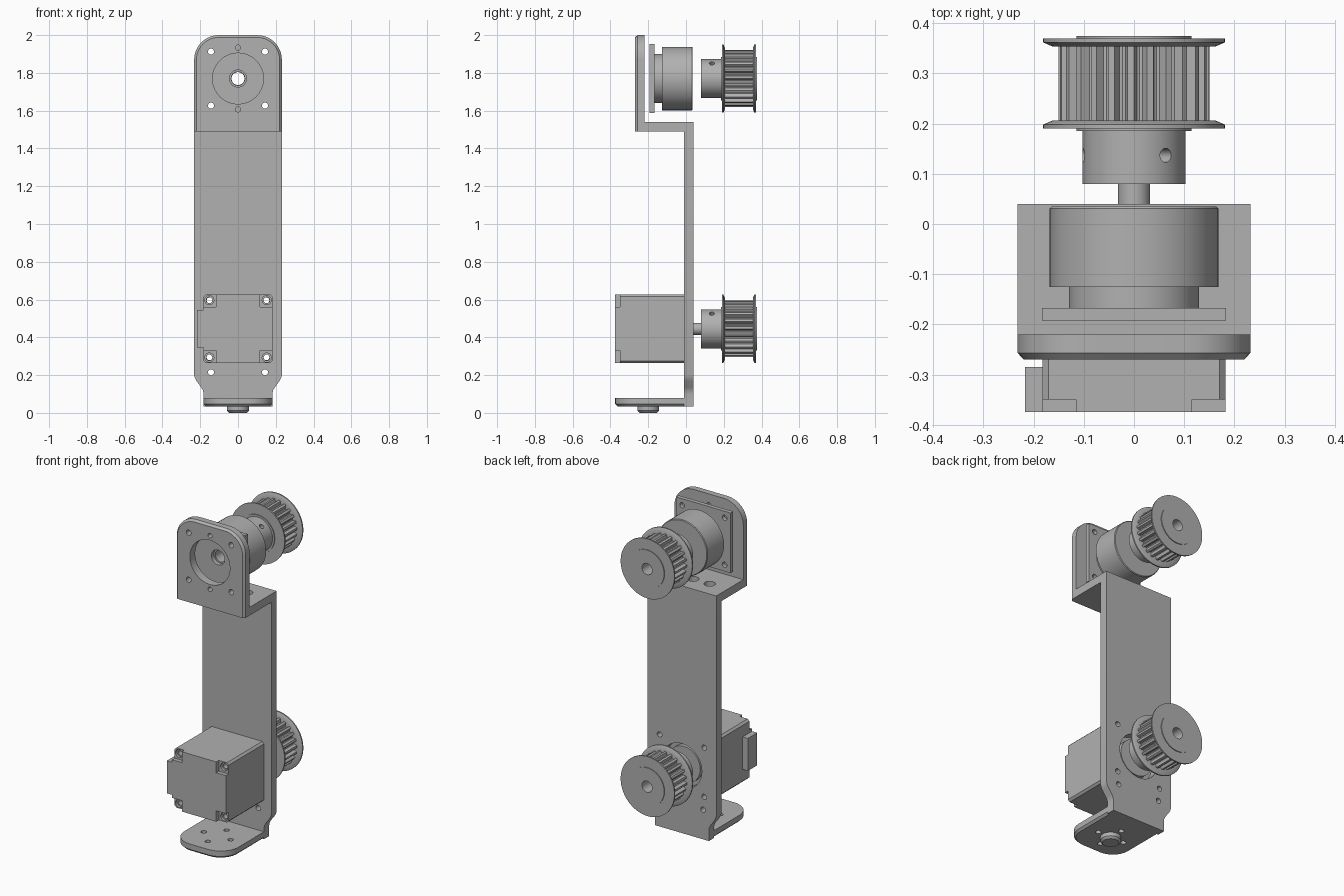
import bpy, bmesh
from math import sin, cos, pi, radians
from mathutils import Vector

cube = bpy.data.objects.get("Cube")
if cube:
    bpy.data.objects.remove(cube, do_unlink=True)

grey = bpy.data.materials.new("metal grey")
grey.use_nodes = True
COLOUR = (0.44, 0.44, 0.44, 1)
grey.diffuse_color = COLOUR
grey.node_tree.nodes["Principled BSDF"].inputs["Base Color"].default_value = COLOUR

PARTS = []
TOP_Z, LOW_Z = 1.77, 0.445      # axis heights of the two pulleys
SIGNS = [(sx, sz) for sx in (-1, 1) for sz in (-1, 1)]


def add(name, bm):
    bmesh.ops.recalc_face_normals(bm, faces=bm.faces[:])
    mesh = bpy.data.meshes.new(name)
    bm.to_mesh(mesh)
    bm.free()
    obj = bpy.data.objects.new(name, mesh)
    bpy.context.scene.collection.objects.link(obj)
    PARTS.append(obj)
    return obj


def loft(name, sections, ring=False):
    """Skin equal-length loops; cap the ends, or close into a ring."""
    bm = bmesh.new()
    loops = [[bm.verts.new(p) for p in s] for s in sections]
    pairs = list(zip(loops, loops[1:]))
    if ring:
        pairs.append((loops[-1], loops[0]))
    else:
        bm.faces.new(loops[0])
        bm.faces.new(loops[-1])
    n = len(loops[0])
    for a, b in pairs:
        for i in range(n):
            j = (i + 1) % n
            bm.faces.new((a[i], a[j], b[j], b[i]))
    return add(name, bm)


def box(name, x, y, z):
    return loft(name, [[(x[0], v, z[0]), (x[1], v, z[0]),
                        (x[1], v, z[1]), (x[0], v, z[1])] for v in y])


def circle_y(y, r, cz, n=64):
    """Loop round the y axis; r is a radius or a repeating list of radii."""
    rs = r if isinstance(r, list) else [r]
    return [(rs[i % len(rs)] * cos(2 * pi * i / n), y,
             cz + rs[i % len(rs)] * sin(2 * pi * i / n)) for i in range(n)]


def tab(hw, start, end, r):
    """Outline of a strip with its two far corners rounded."""
    arc = [(hw - r + r * cos(t * pi / 20), end - r + r * sin(t * pi / 20))
           for t in range(11)]
    return [(hw, start)] + arc + [(-u, v) for u, v in reversed(arc)] + [(-hw, start)]


def rod_into(bm, a, b, r):
    a, b = Vector(a), Vector(b)
    d = b - a
    m = d.to_track_quat("Z", "Y").to_matrix().to_4x4()
    m.translation = (a + b) / 2
    bmesh.ops.create_cone(bm, cap_ends=True, segments=32, radius1=r, radius2=r,
                          depth=d.length, matrix=m)


def carve(obj, cutter):
    mod = obj.modifiers.new("cut", "BOOLEAN")
    mod.operation, mod.solver, mod.object = "DIFFERENCE", "EXACT", cutter
    cutter.hide_render = True
    bpy.context.view_layer.update()
    deps = bpy.context.evaluated_depsgraph_get()
    mesh = bpy.data.meshes.new_from_object(obj.evaluated_get(deps))
    obj.modifiers.clear()
    obj.data = mesh
    PARTS.remove(cutter)
    bpy.data.objects.remove(cutter, do_unlink=True)


def drill(obj, rods):
    bm = bmesh.new()
    for a, b, r in rods:
        rod_into(bm, a, b, r)
    carve(obj, add("drill", bm))


def along_y(x, z, r, y0=-0.6, y1=0.6):
    return ((x, y0, z), (x, y1, z), r)


# Upper bracket plate: rounded top, chamfered front rim
outlines = [(-0.22, 0), (-0.257, 0), (-0.27, 0.012)]
upper = loft("upper_plate", [[(u, y, v) for u, v in tab(0.232 - c, 1.49, 2 - c, 0.13 - c)]
                             for y, c in outlines])
mount_holes = [along_y(sx * 0.143, TOP_Z + sz * 0.143, 0.016) for sx, sz in SIGNS]
drill(upper, mount_holes + [along_y(0, TOP_Z, 0.135)]
      + [along_y(0, TOP_Z + s * 0.163, 0.014) for s in (-1, 1)])

# Shelf joining the upper plate to the long strip
shelf = box("shelf", (-0.232, 0.232), (-0.22, 0.04), (1.49, 1.54))
drill(shelf, [((x, -0.07, 1), (x, -0.07, 2), 0.032) for x in (-0.11, 0, 0.11)])

# Long strip with a narrowed neck at the bottom
side = [(0.232, 1.49), (0.232, 0.2), (0.228, 0.185), (0.219, 0.168),
        (0.194, 0.134), (0.185, 0.118), (0.182, 0.1), (0.182, 0.035)]
profile = side + [(-x, z) for x, z in reversed(side)]
strip = loft("long_strip", [[(x, y, z) for x, z in profile] for y in (-0.01, 0.04)])
drill(strip, [along_y(sx * 0.15, LOW_Z + sz * 0.15, 0.016) for sx, sz in SIGNS]
      + [along_y(s * 0.143, 0.215, 0.016) for s in (-1, 1)]
      + [along_y(0, LOW_Z, 0.135)])

# Foot plate: rounded front, chamfered underside
levels = [(0.08, 0), (0.047, 0), (0.035, 0.012)]
foot = loft("foot_plate", [[(u, -v, z) for u, v in tab(0.182 - c, 0.01, 0.375 - c, 0.12 - c)]
                           for z, c in levels])
drill(foot, [((0.09 * dx, -0.2 + 0.09 * dy, -1), (0.09 * dx, -0.2 + 0.09 * dy, 1), 0.016)
             for dx, dy in ((1, 0), (-1, 0), (0, 1), (0, -1))])

# Pin under the foot
loft("foot_pin", [[(x, z - 0.2, h) for x, _, z in circle_y(0, r, 0)]
                  for h, r in ((0, 0.046), (0.012, 0.058), (0.036, 0.058))])

# Bearing unit behind the upper plate
flange = box("bearing_flange", (-0.183, 0.183), (-0.192, -0.167),
             (TOP_Z - 0.183, TOP_Z + 0.183))
drill(flange, mount_holes + [along_y(0, TOP_Z, 0.045)])
body = ((-0.167, 0.036), (-0.167, 0.13), (-0.126, 0.13), (-0.126, 0.168),
        (0.031, 0.168), (0.035, 0.164), (0.035, 0.036))
loft("bearing_body", [circle_y(y, r, TOP_Z) for y, r in body], ring=True)

# Motor: bevelled block with notched rear corners and screw holes
h, c = 0.182, 0.012
quarter = [(h, -h + c), (h, h - c), (h - c, h), (c - h, h),
           (-h, h - c), (-h, c - h), (c - h, -h), (h - c, -h)]
motor = loft("motor_body", [[(x, y, LOW_Z + z) for x, z in quarter]
                            for y in (-0.375, -0.01)])
for sx, sz in SIGNS:
    xs = sorted((sx * 0.116, sx * 0.3))
    zs = sorted((LOW_Z + sz * 0.116, LOW_Z + sz * 0.3))
    carve(motor, box("notch", xs, (-0.5, -0.35), zs))
drill(motor, [along_y(sx * 0.152, LOW_Z + sz * 0.152, 0.024, -0.4, -0.335)
              for sx, sz in SIGNS])
drill(motor, [along_y(sx * 0.152, LOW_Z + sz * 0.152, 0.016) for sx, sz in SIGNS])
box("motor_connector", (-0.217, -0.182), (-0.375, -0.285), (0.347, 0.545))
loft("motor_boss", [circle_y(y, 0.11, LOW_Z) for y in (-0.01, 0.02)])
loft("motor_shaft", [circle_y(y, 0.032, LOW_Z) for y in (0.02, 0.3)])

# Two toothed pulleys, each one turned ring with set screw holes
teeth = [0.15, 0.15, 0.15, 0.132, 0.13, 0.132]
turned = [(0.08, 0.034), (0.08, 0.103), (0.185, 0.103), (0.185, 0.115),
          (0.19, 0.115), (0.19, 0.181), (0.198, 0.181), (0.206, 0.163),
          (0.206, teeth), (0.354, teeth), (0.354, 0.163), (0.362, 0.181),
          (0.37, 0.181), (0.37, 0.115), (0.375, 0.115), (0.375, 0.034)]
for name, cz in (("upper_pulley", TOP_Z), ("lower_pulley", LOW_Z)):
    pulley = loft(name, [circle_y(y, r, cz, 24 * len(teeth)) for y, r in turned], ring=True)
    rods = []
    for a in (radians(52), radians(172)):
        d = Vector((cos(a), 0, sin(a)))
        hub = Vector((0, 0.137, cz))
        rods.append((hub + d * 0.025, hub + d * 0.15, 0.014))
    drill(pulley, rods)

# Finish: one colour, smooth curves with sharp edges
bpy.ops.object.select_all(action="DESELECT")
for obj in PARTS:
    obj.data.materials.clear()
    obj.data.materials.append(grey)
    for face in obj.data.polygons:
        face.material_index = 0
    obj.select_set(True)
bpy.context.view_layer.objects.active = PARTS[0]
bpy.ops.object.shade_smooth_by_angle(angle=radians(25))
